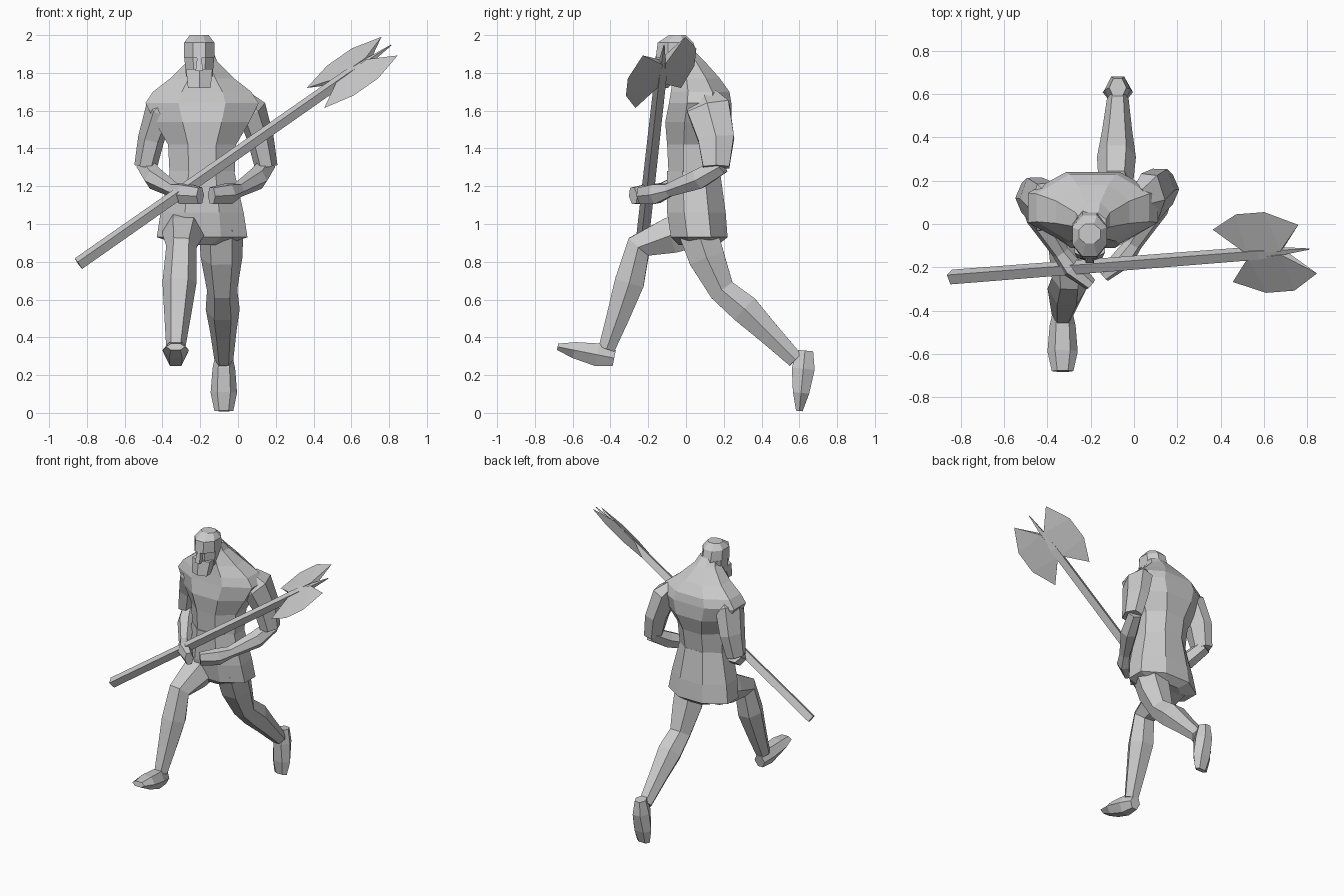
import bpy
import bmesh
import math
from mathutils import Vector

cube = bpy.data.objects.get("Cube")
if cube:
    bpy.data.objects.remove(cube, do_unlink=True)

grey = bpy.data.materials.new("stone grey")
grey.use_nodes = True
grey.diffuse_color = (.6, .6, .6, 1)
shader = grey.node_tree.nodes["Principled BSDF"]
shader.inputs["Base Color"].default_value = grey.diffuse_color


def make(name, points, faces):
    """Create a flat shaded object with outward faces."""
    bm = bmesh.new()
    corners = [bm.verts.new(point) for point in points]
    for face in faces:
        bm.faces.new([corners[index] for index in face])
    bmesh.ops.recalc_face_normals(bm, faces=bm.faces)
    mesh = bpy.data.meshes.new(name)
    bm.to_mesh(mesh)
    bm.free()
    mesh.materials.append(grey)
    bpy.context.collection.objects.link(bpy.data.objects.new(name, mesh))


def skin(name, rings):
    """Join equal rings of points into a closed shell."""
    count = len(rings[0])
    points = [point for ring in rings for point in ring]
    faces = [range(count), range(len(points) - count, len(points))]
    for start in range(0, len(points) - count, count):
        for i in range(count):
            j = (i + 1) % count
            faces.append((start + i, start + j, start + count + j, start + count + i))
    make(name, points, faces)


def limb(name, path, widths, depths, sides=6):
    """Loft oval rings along a bent path, each square to the path."""
    centres = [Vector(point) for point in path]
    rings = []
    for k, centre in enumerate(centres):
        ahead = centres[min(k + 1, len(centres) - 1)]
        behind = centres[max(k - 1, 0)]
        tangent = (ahead - behind).normalized()
        side = Vector((1, 0, 0))
        side = (side - tangent * side.dot(tangent)).normalized()
        depth = tangent.cross(side)
        angles = [math.tau * i / sides for i in range(sides)]
        rings.append([centre + side * widths[k] * math.cos(a) + depth * depths[k] * math.sin(a)
                      for a in angles])
    skin(name, rings)


def trunk(name, middle, levels, sides=8):
    """Loft level rings: height, half width, front and back."""
    corner = math.cos(math.pi / sides)
    angles = [math.tau * (i + .5) / sides for i in range(sides)]
    rings = []
    for height, width, front, back in levels:
        centre, depth = (front + back) / 2, (back - front) / 2
        rings.append([(middle + width * math.cos(a) / corner,
                       centre + depth * math.sin(a) / corner, height) for a in angles])
    skin(name, rings)


# Torso and kilt
waist_x = -.19
trunk("torso", waist_x, [
    (1.22, .17, -.09, .17),
    (1.42, .18, -.1, .2),
    (1.54, .25, -.11, .24),
    (1.64, .3, -.09, .24),
    (1.7, .26, -.08, .23),
    (1.77, .17, -.07, .18),
    (1.86, .08, -.06, .1),
    (1.91, .06, -.05, .05)])
trunk("kilt", waist_x, [
    (1.28, .17, -.1, .18),
    (1.06, .22, -.1, .21),
    (.93, .24, -.08, .22),
    (.89, .12, -.04, .17)])

# Head
head_x = -.205
trunk("face", head_x, [
    (1.78, .07, -.14, .05),
    (1.89, .08, -.14, .06)])
trunk("skull", head_x, [
    (1.88, .08, -.16, .06),
    (1.96, .08, -.15, .04),
    (2, .05, -.09, 0)])
trunk("beard", head_x, [
    (1.72, .06, -.17, -.1),
    (1.82, .07, -.16, -.03)], sides=6)
trunk("nose", head_x, [
    (1.81, .02, -.18, -.12),
    (1.89, .01, -.16, -.12)], sides=4)

# Arms, mirrored about the chest, with the right one swung forward
upper_arm = [(.19, .1, 1.67), (.24, .12, 1.61), (.29, .16, 1.45), (.32, .16, 1.3)]
forearm = [(.32, .19, 1.31), (.27, .07, 1.24), (.17, -.09, 1.18), (.12, -.16, 1.16), (.03, -.24, 1.15)]
for label, way, swing in (("left", 1, 0), ("right", -1, -.04)):
    upper, lower = [[(way * x - .17, y + swing, z) for x, y, z in path]
                    for path in (upper_arm, forearm)]
    limb(label + "_upper_arm", upper, (.05, .08, .07, .06), (.08, .13, .11, .08))
    limb(label + "_forearm", lower, (.05, .06, .04, .05, .03), (.05, .06, .04, .06, .05))

# Legs and feet, each stepping in its own upright plane
girths = (.12, .11, .08, .09, .07, .05)
right_side = [(.08, .99), (-.08, .94), (-.25, .88), (-.3, .69), (-.36, .51), (-.42, .34)]
left_side = [(.05, 1), (.11, .82), (.19, .65), (.31, .55), (.43, .43), (.58, .28)]
for label, hip, ankle, side, heel, toe in (
        ("right", -.28, -.33, right_side, (-.38, .29), (-.68, .35)),
        ("left", -.09, -.075, left_side, (.63, .33), (.6, .01))):
    steps = len(side) - 1
    path = [(hip + (ankle - hip) * k / steps, y, z) for k, (y, z) in enumerate(side)]
    limb(label + "_leg", path, girths, girths)
    start, end = Vector((ankle, *heel)), Vector((ankle, *toe))
    sole = [start.lerp(end, t) for t in (0, .3, .7, 1)]
    limb(label + "_foot", sole, (.04, .06, .07, .05), (.05, .07, .05, .02))

# Axe: a square pole with mirrored blades laid out along and across it
butt = Vector((-.845, -.245, .79))
neck = Vector((.5, -.14, 1.73))
along = (neck - butt).normalized()
across = Vector((-.32, .87, .39))
across = (across - along * across.dot(along)).normalized()
normal = along.cross(across)


def on_axe(u, v, w):
    return neck + along * u + across * v + normal * w


square = [(1, 1), (-1, 1), (-1, -1), (1, -1)]
stations = [((butt - neck).length * -1, .025), (.1, .023), (.38, .002)]
skin("axe_pole", [[on_axe(u, a * r, b * r) for a, b in square] for u, r in stations])

# Each blade thins from a hub on the pole to a sharp rim
edge = [(-.11, .14), (.05, .21), (.21, .21), (.37, .13)]
for name, way in (("back_blade", 1), ("front_blade", -1)):
    hub = [on_axe(u, way * .01, w) for w in (.02, -.02) for u in (.04, .23)]
    rim = [on_axe(u, way * v, 0) for u, v in edge]
    faces = [(0, 2, 4), (1, 3, 7), (0, 1, 3, 2)]
    for a, b in ((0, 1), (2, 3)):
        faces += [(a, 4, 5), (a, 5, 6), (a, 6, b), (b, 6, 7)]
    make(name, hub + rim, faces)
